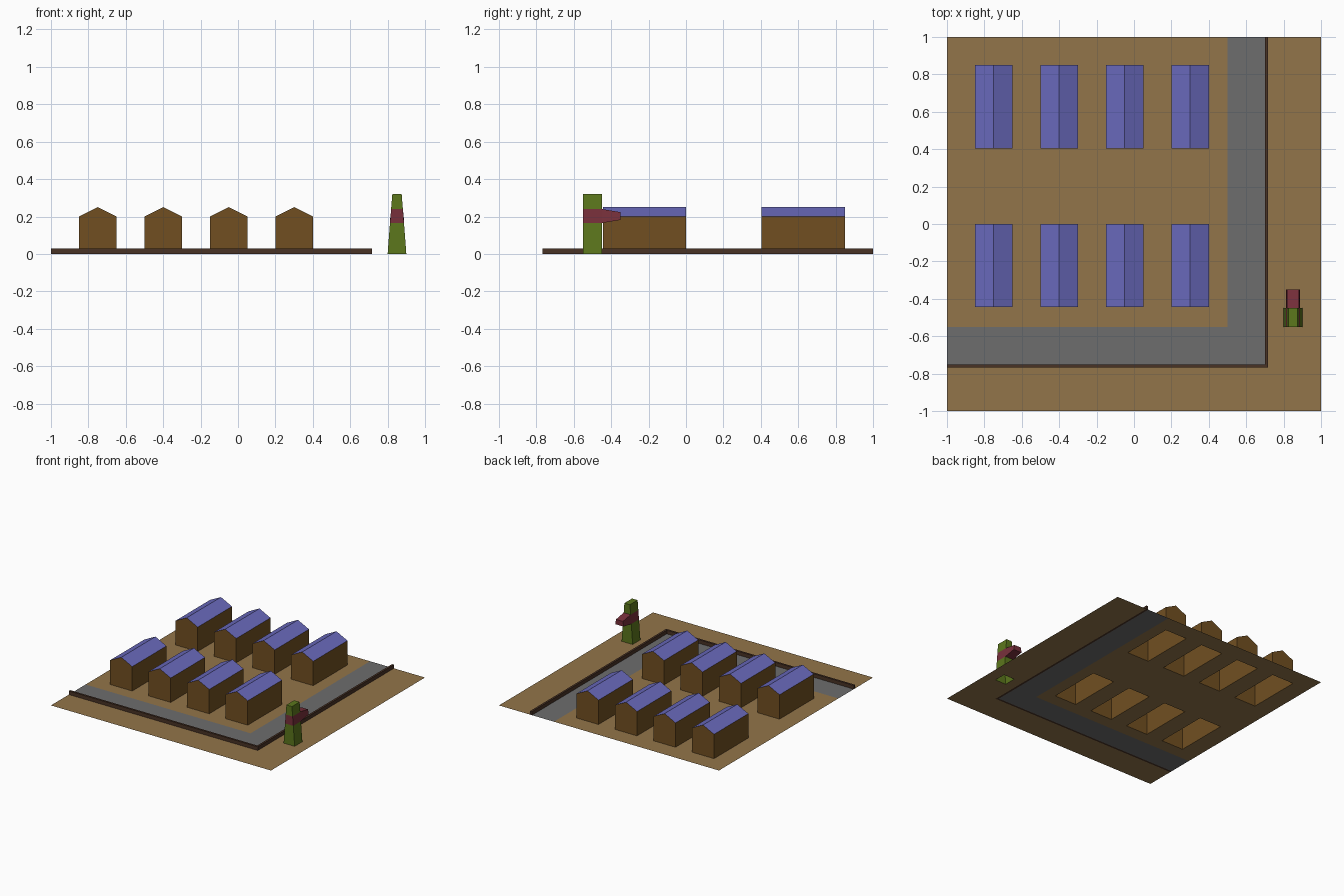
import bpy, bmesh

if "Cube" in bpy.data.objects:
    bpy.data.objects.remove(bpy.data.objects["Cube"])


def material(name, hex_color):
    lin = [(int(hex_color[i:i + 2], 16) / 255) ** 2.2 for i in (0, 2, 4)]
    mat = bpy.data.materials.new(name)
    mat.diffuse_color = (*lin, 1)
    mat.use_nodes = True
    mat.node_tree.nodes["Principled BSDF"].inputs["Base Color"].default_value = mat.diffuse_color
    return mat


EARTH = material("earth", "91744b")
ASPHALT = material("asphalt", "6d6d6d")
KERB = material("dark_brick", "4a3529")
WALLS = material("house_walls", "705026")
ROOF = material("roof_blue", "6a6abc")
GREEN = material("tower_green", "5c7622")
RED = material("tower_red", "77333d")


def make(name, verts, faces, mats, slots=None):
    mesh = bpy.data.meshes.new(name)
    mesh.from_pydata(verts, [], faces)
    for m in mats:
        mesh.materials.append(m)
    if slots:
        mesh.polygons.foreach_set("material_index", slots)
    ob = bpy.data.objects.new(name, mesh)
    bpy.context.collection.objects.link(ob)
    return ob


# Layout as (x0, x1, y0, y1) rectangles
W, L = 0.2, 0.445
houses = [(x, x + W, y, y + L) for y in (-0.445, 0.405) for x in (-0.85, -0.5, -0.15, 0.2)]
tower = (0.8, 0.9, -0.55, -0.45)
kerb = [(-1, 0.717, -0.767, -0.75), (0.7, 0.717, -0.75, 1)]
roads = [(-1, 0.7, -0.75, -0.55), (0.5, 0.7, -0.55, 1)]


def inside(x, y, rects):
    return any(a < x < b and c < y < d for a, b, c, d in rects)


# Flat ground and road, open beneath the buildings
def flat_cells(name, keep, mat):
    rects = houses + kerb + roads + [tower, (-1, 1, -1, 1)]
    xs = sorted({v for r in rects for v in r[:2]})
    ys = sorted({v for r in rects for v in r[2:]})
    bm = bmesh.new()
    for x0, x1 in zip(xs, xs[1:]):
        for y0, y1 in zip(ys, ys[1:]):
            if keep((x0 + x1) / 2, (y0 + y1) / 2):
                bm.faces.new([bm.verts.new((x, y, 0)) for x, y in
                              ((x0, y0), (x1, y0), (x1, y1), (x0, y1))])
    bmesh.ops.remove_doubles(bm, verts=bm.verts, dist=1e-5)
    bmesh.ops.dissolve_limit(bm, angle_limit=0.01, verts=bm.verts, edges=bm.edges)
    ob = make(name, [], [], [mat])
    bm.to_mesh(ob.data)
    bm.free()


flat_cells("ground", lambda x, y: not inside(x, y, houses + kerb + roads + [tower]), EARTH)
flat_cells("road", lambda x, y: inside(x, y, roads), ASPHALT)

# Low L-shaped boundary wall
outline = [(-1, -0.767), (0.717, -0.767), (0.717, 1), (0.7, 1), (0.7, -0.75), (-1, -0.75)]
n = len(outline)
make("boundary_wall", [(x, y, z) for z in (0, 0.03) for x, y in outline],
     [(i, (i + 1) % n, (i + 1) % n + n, i + n) for i in range(n)]
     + [(6, 7, 10, 11), (7, 8, 9, 10), (5, 4, 1, 0), (4, 3, 2, 1)], [KERB])

# Gabled houses, open underneath
for k, (x0, x1, y0, y1) in enumerate(houses):
    profile = [(x0, 0), (x1, 0), (x1, 0.2), ((x0 + x1) / 2, 0.25), (x0, 0.2)]
    make(f"house_{k + 1}", [(x, y, z) for y in (y0, y1) for x, z in profile],
         [(0, 1, 2, 3, 4), (9, 8, 7, 6, 5), (1, 6, 7, 2), (5, 0, 4, 9),
          (2, 7, 8, 3), (3, 8, 9, 4)], [WALLS, ROOF], [0, 0, 0, 0, 1, 1])

# Tapered tower with a red band and a projecting box on its back
levels = [(0, 0.05), (0.165, 0.0375), (0.24, 0.0315), (0.32, 0.025)]
verts = [(0.85 + sx * h, y, z) for z, h in levels
         for sx, y in ((-1, -0.55), (1, -0.55), (1, -0.45), (-1, -0.45))]
faces, slots = [], []
for r in range(3):
    for i in range(4):
        if (r, i) != (1, 2):
            a, b = r * 4 + i, r * 4 + (i + 1) % 4
            faces.append((a, b, b + 4, a + 4))
            slots.append(int(r == 1))
faces.append((12, 13, 14, 15))
slots.append(0)
verts += [(0.85 + x, -0.35, z) for x, z in
          ((0.0375, 0.182), (-0.0375, 0.182), (-0.0315, 0.223), (0.0315, 0.223))]
root = [6, 7, 11, 10]
for i in range(4):
    j = (i + 1) % 4
    faces.append((root[i], root[j], 16 + j, 16 + i))
    slots.append(1)
faces.append((16, 17, 18, 19))
slots.append(1)
make("watch_tower", verts, faces, [GREEN, RED], slots)
